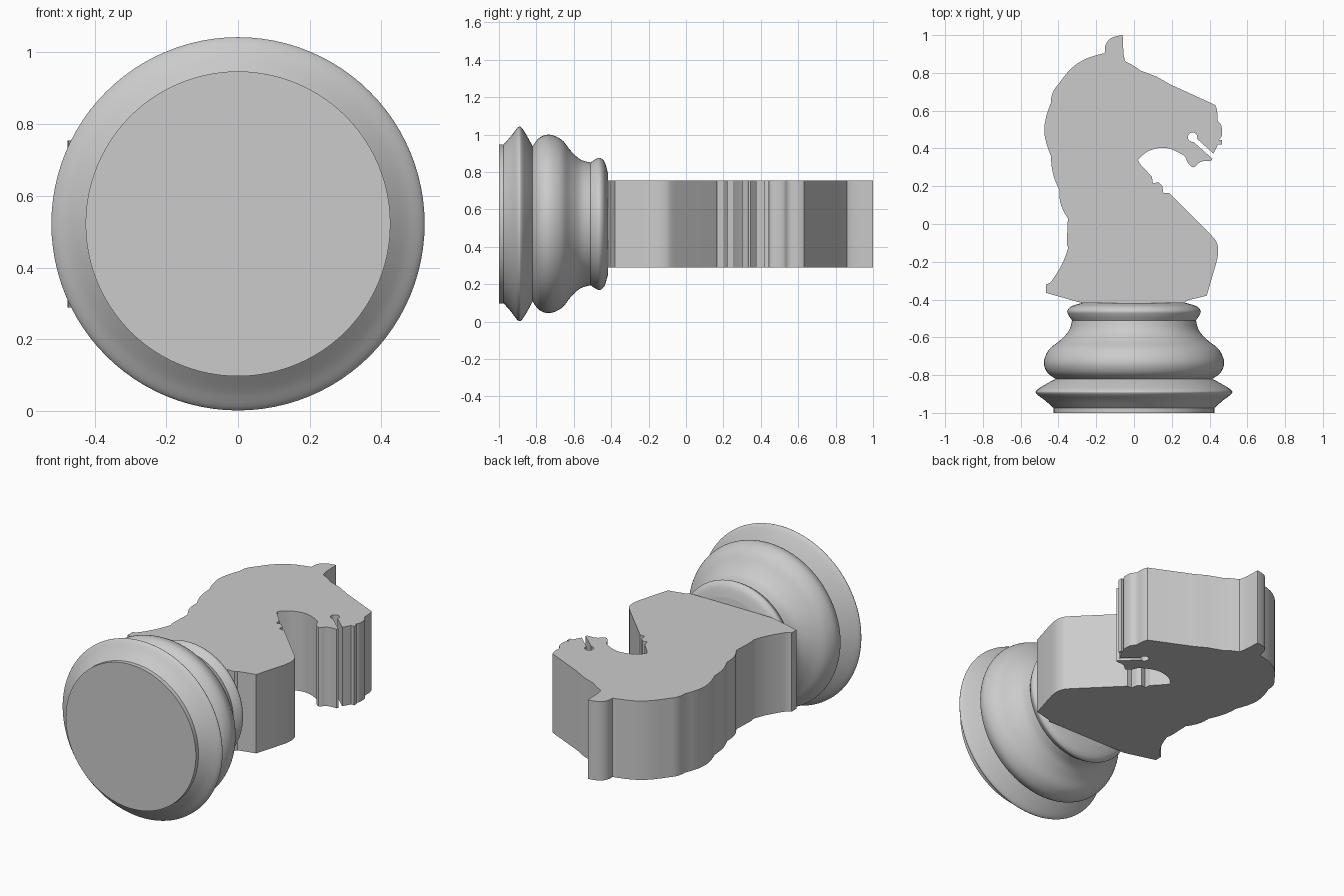
import bpy, bmesh
from math import radians, cos, sin, pi
from mathutils import Vector, Matrix

default_cube = bpy.data.objects.get("Cube")
if default_cube:
    bpy.data.objects.remove(default_cube, do_unlink=True)

AXIS_HEIGHT = 0.522      # the piece lies on its side along y
HALF_THICKNESS = 0.233   # of the flat cut-out head

grey = bpy.data.materials.new("plain grey")
grey.use_nodes = True
colour = (0.6, 0.6, 0.6, 1)
grey.diffuse_color = colour
grey.node_tree.nodes["Principled BSDF"].inputs["Base Color"].default_value = colour


def smooth_path(points, steps=5):
    """Round a run of points with a Catmull-Rom curve, keeping both ends."""
    points = [Vector(p) for p in points]
    padded = [points[0]] + points + [points[-1]]
    result = []
    for a, b, c, d in zip(padded, padded[1:], padded[2:], padded[3:]):
        for i in range(steps):
            t = i / steps
            result.append(b + t / 2 * (c - a + t * (2 * a - 5 * b + 4 * c - d
                                                    + t * (3 * b - a - 3 * c + d))))
    return result + [points[-1]]


def join_paths(*paths):
    """Chain runs of points, dropping repeats where they meet."""
    result = []
    for path in paths:
        for point in map(Vector, path):
            if not result or (point - result[-1]).length > 1e-4:
                result.append(point)
    return result


def finish(name, bm, angle):
    bmesh.ops.recalc_face_normals(bm, faces=bm.faces)
    mesh = bpy.data.meshes.new(name)
    bm.to_mesh(mesh)
    bm.free()
    mesh.materials.append(grey)
    mesh.shade_smooth()
    mesh.set_sharp_from_angle(angle=radians(angle))
    part = bpy.data.objects.new(name, mesh)
    part.location.z = AXIS_HEIGHT
    bpy.context.collection.objects.link(part)
    return part


def turned_part(name, profile, sides=96):
    """Turn a (radius, y) profile around the y axis and cap both ends."""
    bm = bmesh.new()
    rings = []
    for radius, y in profile:
        angles = [2 * pi * i / sides for i in range(sides)]
        rings.append([bm.verts.new((radius * cos(a), y, radius * sin(a))) for a in angles])
    for low, high in zip(rings, rings[1:]):
        for i in range(sides):
            j = (i + 1) % sides
            bm.faces.new((low[i], low[j], high[j], high[i]))
    bm.faces.new(rings[0])
    bm.faces.new(rings[-1])
    return finish(name, bm, 32)


def cut_out_part(name, outline):
    """Extrude a flat (x, y) outline evenly up and down."""
    bm = bmesh.new()
    face = bm.faces.new([bm.verts.new((x, y, -HALF_THICKNESS)) for x, y in outline])
    extruded = bmesh.ops.extrude_face_region(bm, geom=[face], use_keep_orig=True)
    moved = [g for g in extruded["geom"] if isinstance(g, bmesh.types.BMVert)]
    bmesh.ops.translate(bm, verts=moved, vec=(0, 0, 2 * HALF_THICKNESS))
    return finish(name, bm, 30)


# Turned base: foot, flared rim, rounded bulge, waist and collar
foot = [(.425, -1), (.425, -.975)]
rim = smooth_path([(.425, -.975), (.47, -.935), (.515, -.9), (.515, -.88),
                   (.47, -.85), (.415, -.82)])
bulge = smooth_path([(.415, -.82), (.46, -.785), (.477, -.73), (.45, -.665),
                     (.39, -.615), (.345, -.565), (.328, -.51)])
collar = smooth_path([(.328, -.51), (.345, -.485), (.353, -.46), (.33, -.435), (.27, -.417)])
turned_part("turned_base", join_paths(foot, rim, bulge, collar))

# Back of the neck: flared heel, waist, then scalloped mane
heel = [(-.28, -.417), (-.465, -.365), (-.465, -.32)]
lower_back = smooth_path([(-.465, -.32), (-.435, -.3), (-.38, -.21), (-.35, -.13),
                          (-.355, -.1), (-.35, .03)], 4)
mane_tips = [(-.35, .03), (-.395, .18), (-.44, .36), (-.44, .64), (-.4, .74), (-.155, .905)]
mane_bulge = [.015, .012, .035, .012, .035]
mane = []
for start, end, bulge_size in zip(mane_tips, mane_tips[1:], mane_bulge):
    start, end = Vector(start), Vector(end)
    along = end - start
    outward = Vector((-along.y, along.x)).normalized()
    mane += [start + along * i / 8 + outward * bulge_size * sin(pi * i / 8) for i in range(8)]

# Ear, forehead and nose
ear = smooth_path([(-.155, .905), (-.15, .95), (-.12, .985), (-.065, 1)], 4)
ear += smooth_path([(-.06, 1), (-.055, .9), (-.045, .86)], 3)
face = [(-.045, .86), (0, .837), (.035, .812), (.12, .78), (.19, .74), (.43, .63)]
nose = smooth_path([(.43, .63), (.44, .6), (.443, .55), (.463, .52), (.465, .47), (.45, .445)], 4)
lip = [(.465, .445), (.465, .42), (.445, .42), (.42, .373)]

# Mouth slit ending in a small round hole
hole = [Vector((.31, .46)) + .025 * Vector((cos(a), sin(a)))
        for a in (radians(-20 + i * 20) for i in range(16))]
jaw = [(.415, .345), (.41, .335)]
chin = smooth_path([(.41, .335), (.355, .33), (.315, .3), (.285, .325), (.26, .365),
                    (.17, .403), (.08, .388), (.02, .34)], 4)

# Throat notches and chest
throat = [(.03, .32), (.095, .25), (.1, .215), (.13, .222), (.15, .2), (.155, .165), (.185, .165)]
chest = smooth_path([(.41, -.06), (.437, -.095), (.446, -.14), (.44, -.19)], 4)
front_heel = [(.385, -.38), (.28, -.405), (.27, -.417)]

cut_out_part("horse_head", join_paths(heel, lower_back, mane, ear, face, nose, lip, hole,
                                      jaw, chin, throat, chest, front_heel))
